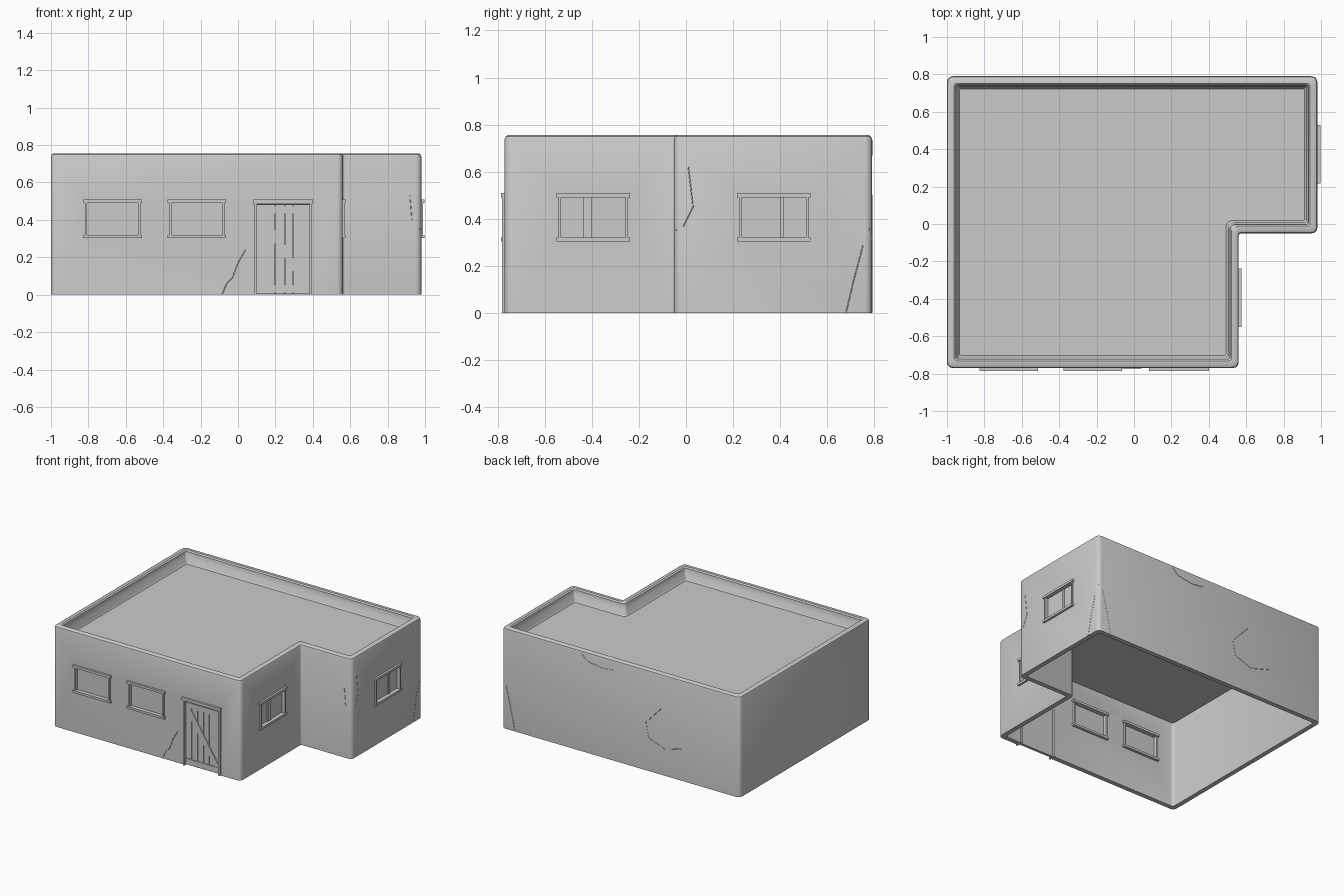
import bpy, bmesh, math
from mathutils import Vector

if "Cube" in bpy.data.objects:
    bpy.data.objects.remove(bpy.data.objects["Cube"])

OUTLINE = [(-1, -0.77), (0.56, -0.77), (0.56, -0.05), (0.98, -0.05), (0.98, 0.79), (-1, 0.79)]


def outline_ring(d):
    """L-shaped plan inset by d, with small rounded corners."""
    pts, n = [], len(OUTLINE)
    for i in range(n):
        p = Vector(OUTLINE[i])
        e1 = (p - Vector(OUTLINE[i - 1])).normalized()
        e2 = (Vector(OUTLINE[(i + 1) % n]) - p).normalized()
        n1, n2 = Vector((-e1.y, e1.x)), Vector((-e2.y, e2.x))
        s = 1 if e1.cross(e2) > 0 else -1
        r = max(0.03 - d * 0.35, 0.008) if s > 0 else 0.012 + d * 0.3
        c = p + (d + s * r) * (n1 + n2)
        for k in range(4):
            t = math.pi / 2 * k / 3
            pts.append(c - s * r * (math.cos(t) * n1 + math.sin(t) * n2))
    return pts


def mesh_object(name, bm):
    me = bpy.data.meshes.new(name)
    bm.to_mesh(me)
    bm.free()
    ob = bpy.data.objects.new(name, me)
    bpy.context.collection.objects.link(ob)
    return ob


def select(ob):
    bpy.ops.object.select_all(action='DESELECT')
    ob.select_set(True)
    bpy.context.view_layer.objects.active = ob


# house shell: ceiling, inner wall, outer wall, rounded parapet, flat roof
PROFILE = [(0.035, 0.655), (0.035, 0), (0, 0), (0, 0.738), (0.004, 0.75), (0.014, 0.756),
           (0.038, 0.756), (0.047, 0.748), (0.05, 0.71), (0.057, 0.7), (0.06, 0.675), (0.068, 0.665)]
bm = bmesh.new()
rings = [[bm.verts.new((p.x, p.y, z)) for p in outline_ring(d)] for d, z in PROFILE]
for a, b in zip(rings, rings[1:]):
    for i in range(len(a)):
        j = (i + 1) % len(a)
        bm.faces.new((a[i], a[j], b[j], b[i]))
bm.faces.new(rings[0])
bm.faces.new(rings[-1])
bmesh.ops.recalc_face_normals(bm, faces=bm.faces)
shell = mesh_object("house_shell", bm)


def place(wall, u, out, z):
    """Position from distance along a wall, distance outward and height."""
    return Vector((u, -0.77 - out, z)) if wall == "front" else Vector((wall + out, u, z))


def bar(name, wall, u0, u1, o0, o1, z0, z1):
    a, b = place(wall, u0, o0, z0), place(wall, u1, o1, z1)
    bm = bmesh.new()
    bmesh.ops.create_cube(bm, size=1)
    for v in bm.verts:
        v.co = (a + b) / 2 + Vector(v.co[i] * abs(b[i] - a[i]) for i in range(3))
    return mesh_object(name, bm)


def cut_opening(wall, u0, u1, z0, z1):
    cutter = bar("opening_cutter", wall, u0, u1, -0.1, 0.1, z0, z1)
    cutter.hide_render = True
    m = shell.modifiers.new("opening", 'BOOLEAN')
    m.object, m.operation, m.solver = cutter, 'DIFFERENCE', 'EXACT'
    select(shell)
    bpy.ops.object.modifier_apply(modifier=m.name)
    bpy.data.objects.remove(cutter)


def window(name, wall, c, mullions=()):
    cut_opening(wall, c - 0.146, c + 0.146, 0.312, 0.498)
    bar(name + "_lintel", wall, c - 0.156, c + 0.156, -0.055, 0.016, 0.491, 0.509)
    bar(name + "_sill", wall, c - 0.156, c + 0.156, -0.055, 0.016, 0.303, 0.32)
    for s in (-1, 1):
        bar(name + "_jamb", wall, c + s * 0.142 - 0.006, c + s * 0.142 + 0.006, -0.05, 0.01, 0.318, 0.493)
    bar(name + "_pane", wall, c - 0.14, c + 0.14, -0.022, -0.014, 0.318, 0.493)
    for a, b in mullions:
        bar(name + "_mullion", wall, a, b, -0.03, -0.006, 0.318, 0.493)


# windows
window("front_left_window", "front", -0.67)
window("front_middle_window", "front", -0.22)
window("wing_side_window", 0.56, -0.394, [(-0.435, -0.4)])
window("right_side_window", 0.98, 0.373, [(0.4, 0.415)])

# door: frame, planks, brace and rails
cut_opening("front", 0.095, 0.39, -0.1, 0.495)
bar("door_lintel", "front", 0.08, 0.4, -0.045, 0.016, 0.488, 0.509)
for u in (0.088, 0.382):
    bar("door_post", "front", u, u + 0.014, -0.04, 0.012, 0, 0.49)
EDGES = [0.101, 0.15, 0.2, 0.25, 0.295, 0.345, 0.383]
for i, (a, b) in enumerate(zip(EDGES, EDGES[1:])):
    bar("door_plank", "front", a + 0.001, b - 0.001, -0.02, -0.006 + 0.001 * (i % 2), 0.004, 0.482)
bar("door_backing", "front", 0.1, 0.384, -0.026, -0.016, 0.004, 0.484)
for z in (0.012, 0.435):
    bar("door_rail", "front", 0.106, 0.378, -0.01, 0.001, z, z + 0.04)
brace = bar("door_brace", "front", -0.02, 0.02, -0.01, 0.0, -0.22, 0.22)
ang = math.atan2(-0.245, 0.38)
for v in brace.data.vertices:
    x, z = v.co.x, v.co.z
    v.co.x = 0.242 + x * math.cos(ang) + z * math.sin(ang)
    v.co.z = 0.243 - x * math.sin(ang) + z * math.cos(ang)

# plaster cracks as hair-thin ridges on the walls
CRACKS = {
    "front_crack": [(-0.085, -0.77, 0), (-0.06, -0.77, 0.06), (-0.03, -0.77, 0.09), (0, -0.77, 0.17), (0.04, -0.77, 0.24)],
    "back_crack": [(-0.35, 0.79, 0.5), (-0.22, 0.79, 0.36), (-0.24, 0.79, 0.25), (-0.38, 0.79, 0.2), (-0.55, 0.79, 0.25)],
    "parapet_crack": [(0.32, 0.79, 0.735), (0.27, 0.79, 0.69), (0.15, 0.79, 0.67), (0.05, 0.79, 0.68)],
    "back_corner_crack": [(0.98, 0.68, 0), (0.98, 0.71, 0.13), (0.98, 0.75, 0.28), (0.971, 0.781, 0.36),
                          (0.94, 0.79, 0.32), (0.9, 0.79, 0.15), (0.87, 0.79, 0)],
    "front_corner_crack": [(0.98, 0.01, 0.62), (0.98, 0.03, 0.45), (0.98, -0.01, 0.37), (0.971, -0.041, 0.35),
                           (0.93, -0.05, 0.4), (0.92, -0.05, 0.53)],
}
for name, pts in CRACKS.items():
    cu = bpy.data.curves.new(name, 'CURVE')
    cu.dimensions, cu.bevel_depth, cu.bevel_resolution = '3D', 0.002, 0
    sp = cu.splines.new('POLY')
    sp.points.add(len(pts) - 1)
    for q, p in zip(sp.points, pts):
        q.co = (*p[:2], max(p[2], 0.002), 1)
    ob = bpy.data.objects.new(name, cu)
    bpy.context.collection.objects.link(ob)
    select(ob)
    bpy.ops.object.convert(target='MESH')

select(shell)
bpy.ops.object.shade_smooth_by_angle(angle=math.radians(35))
